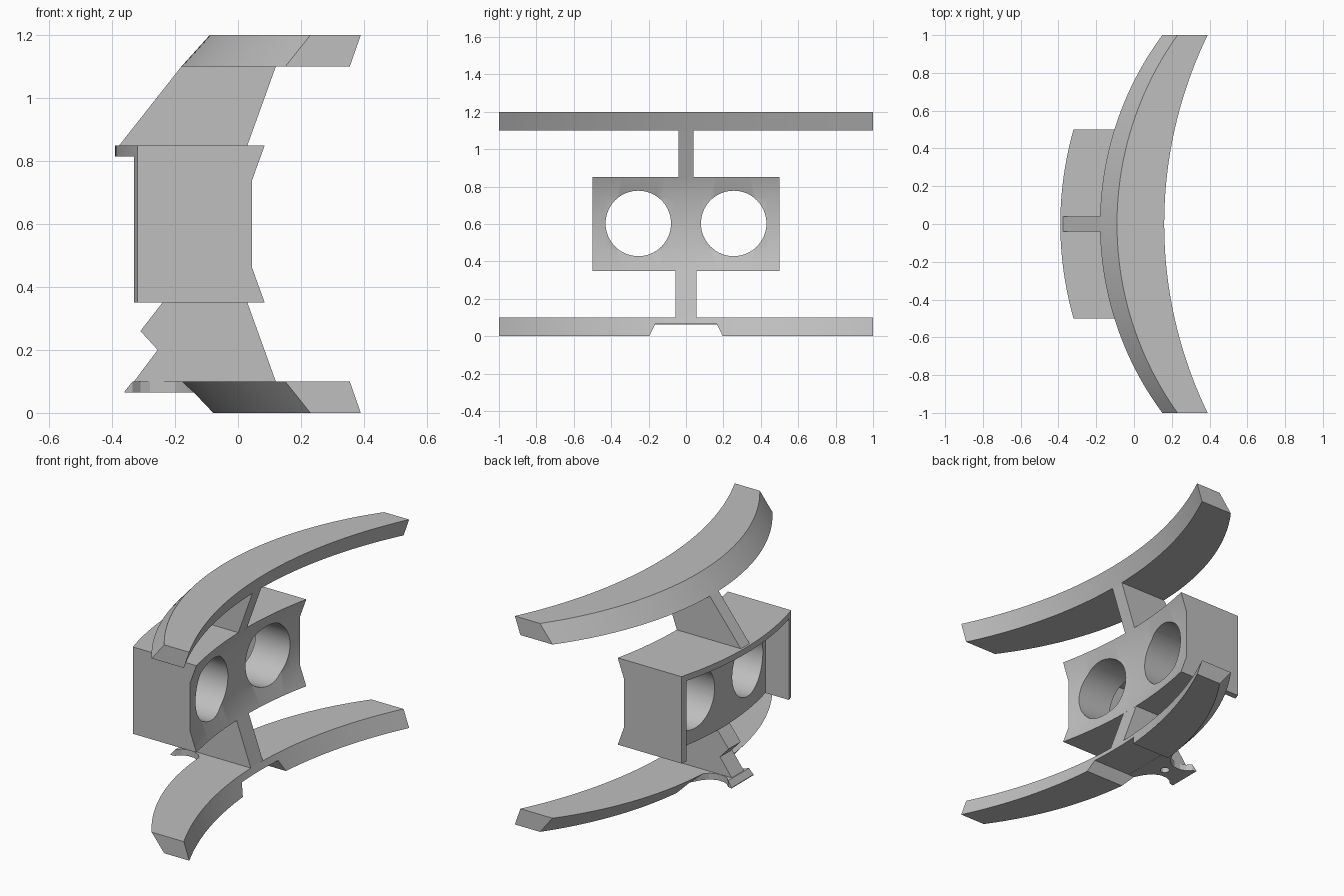
import bpy, bmesh, math

old = bpy.data.objects.get("Cube")
if old:
    bpy.data.objects.remove(old, do_unlink=True)

grey = bpy.data.materials.new("plain_grey")
grey.use_nodes = True
colour = (0.52, 0.52, 0.52, 1)
grey.diffuse_color = colour
grey.node_tree.nodes["Principled BSDF"].inputs["Base Color"].default_value = colour


def bow(y, sag, half):
    """Offset along x of a circular arc with the given sag at y = half."""
    r = (half * half + sag * sag) / (2 * sag)
    return r - math.sqrt(r * r - y * y)


def steps(half, n):
    return [-half + 2 * half * i / n for i in range(n + 1)]


def loft(name, rings):
    """Skin a row of equal rings and cap both ends."""
    bm = bmesh.new()
    rows = [[bm.verts.new(p) for p in ring] for ring in rings]
    n = len(rows[0])
    for a, b in zip(rows, rows[1:]):
        for i in range(n):
            j = (i + 1) % n
            bm.faces.new((a[i], a[j], b[j], b[i]))
    bm.faces.new(rows[0])
    bm.faces.new(rows[-1])
    bmesh.ops.recalc_face_normals(bm, faces=bm.faces)
    mesh = bpy.data.meshes.new(name)
    bm.to_mesh(mesh)
    bm.free()
    mesh.materials.append(grey)
    obj = bpy.data.objects.new(name, mesh)
    bpy.context.collection.objects.link(obj)
    return obj


def plate(name, profile, half):
    """Extrude an (x, z) profile across y."""
    return loft(name, [[(x, y, z) for x, z in profile] for y in (-half, half)])


def rod(name, radius, depth, place, turn=0):
    bpy.ops.mesh.primitive_cylinder_add(vertices=64, radius=radius, depth=depth,
                                        location=place, rotation=(0, turn, 0))
    obj = bpy.context.object
    obj.name = name
    return obj


def activate(obj):
    bpy.ops.object.select_all(action='DESELECT')
    obj.select_set(True)
    bpy.context.view_layer.objects.active = obj


def cut(obj, *cutters):
    for cutter in cutters:
        cutter.hide_render = True
        mod = obj.modifiers.new("cut", 'BOOLEAN')
        mod.operation = 'DIFFERENCE'
        mod.solver = 'EXACT'
        mod.object = cutter
        activate(obj)
        bpy.ops.object.modifier_apply(modifier=mod.name)
        bpy.data.objects.remove(cutter, do_unlink=True)


# Curved bands: corners as (x at centre, sag at the tips, z)
BAND = [(-0.09, 0.32, 1.2), (0.16, 0.23, 1.2), (0.12, 0.235, 1.1), (-0.18, 0.33, 1.1)]


def band(name, flip):
    return loft(name, [[(x + bow(y, s, 1), y, 1.2 - z if flip else z) for x, s, z in BAND]
                       for y in steps(1, 64)])


upper_band = band("upper_band", False)
lower_band = band("lower_band", True)

# Trapezoid relief under the lower band
relief = [(-0.225, -0.06), (-0.165, 0.065), (0.165, 0.065), (0.225, -0.06)]
cut(lower_band, loft("relief_cutter", [[(x, y, z) for y, z in relief] for x in (-0.6, 0.6)]))

# Centre housing with a waisted, curved front
FRONT = [(0.03, 0.85), (-0.01, 0.74), (-0.01, 0.46), (0.03, 0.35)]
housing = loft("housing", [
    [(-0.39 + bow(y, 0.07, 0.5), y, 0.35), (-0.39 + bow(y, 0.07, 0.5), y, 0.85)]
    + [(x + bow(y, 0.055, 0.5), y, z) for x, z in FRONT] for y in steps(0.5, 32)])

# Rear recess, open at the bottom, and two round openings
recess = loft("recess_cutter", [
    [(-0.7, y, 0.2), (-0.7, y, 0.815)]
    + [(-0.24 + bow(y, 0.07, 0.5), y, z) for z in (0.815, 0.2)] for y in steps(0.465, 32)])
holes = [rod("opening_cutter", 0.175, 2, (0, side * 0.255, 0.603), math.pi / 2)
         for side in (-1, 1)]
cut(housing, recess, *holes)

# Struts joining the housing to the bands
upper_strut = plate("upper_strut", [
    (-0.385, 0.84), (-0.18, 1.1), (-0.13, 1.13), (0.11, 1.13), (0.12, 1.1),
    (0.03, 0.85), (0.0, 0.83)], 0.04)
lower_strut = plate("lower_strut", [
    (0.03, 0.35), (0.0, 0.37), (-0.22, 0.37), (-0.24, 0.35), (-0.31, 0.26),
    (-0.255, 0.2), (-0.345, 0.08), (0.1, 0.08), (0.12, 0.1)], 0.055)

# Flared foot tab behind the lower band: (x, half width, top z)
TAB = [(-0.36, 0.1, 0.068), (-0.335, 0.095, 0.1), (-0.31, 0.07, 0.1), (-0.28, 0.058, 0.1),
       (-0.24, 0.058, 0.1), (-0.2, 0.075, 0.1), (-0.17, 0.11, 0.1), (-0.14, 0.165, 0.1),
       (-0.1, 0.165, 0.099)]
foot_tab = loft("foot_tab", [
    [(x, -w, 0.064), (x, w, 0.064), (x, w, z), (x, -w, z)] for x, w, z in TAB])

# Small blind hole from below
for part in (foot_tab, lower_strut):
    cut(part, rod("pin_cutter", 0.025, 0.14, (-0.22, 0, 0.08)))

for part in (upper_band, lower_band, housing, upper_strut, lower_strut, foot_tab):
    activate(part)
    bpy.ops.object.shade_smooth_by_angle(angle=math.radians(20))
    if not part.data.materials:
        part.data.materials.append(grey)
